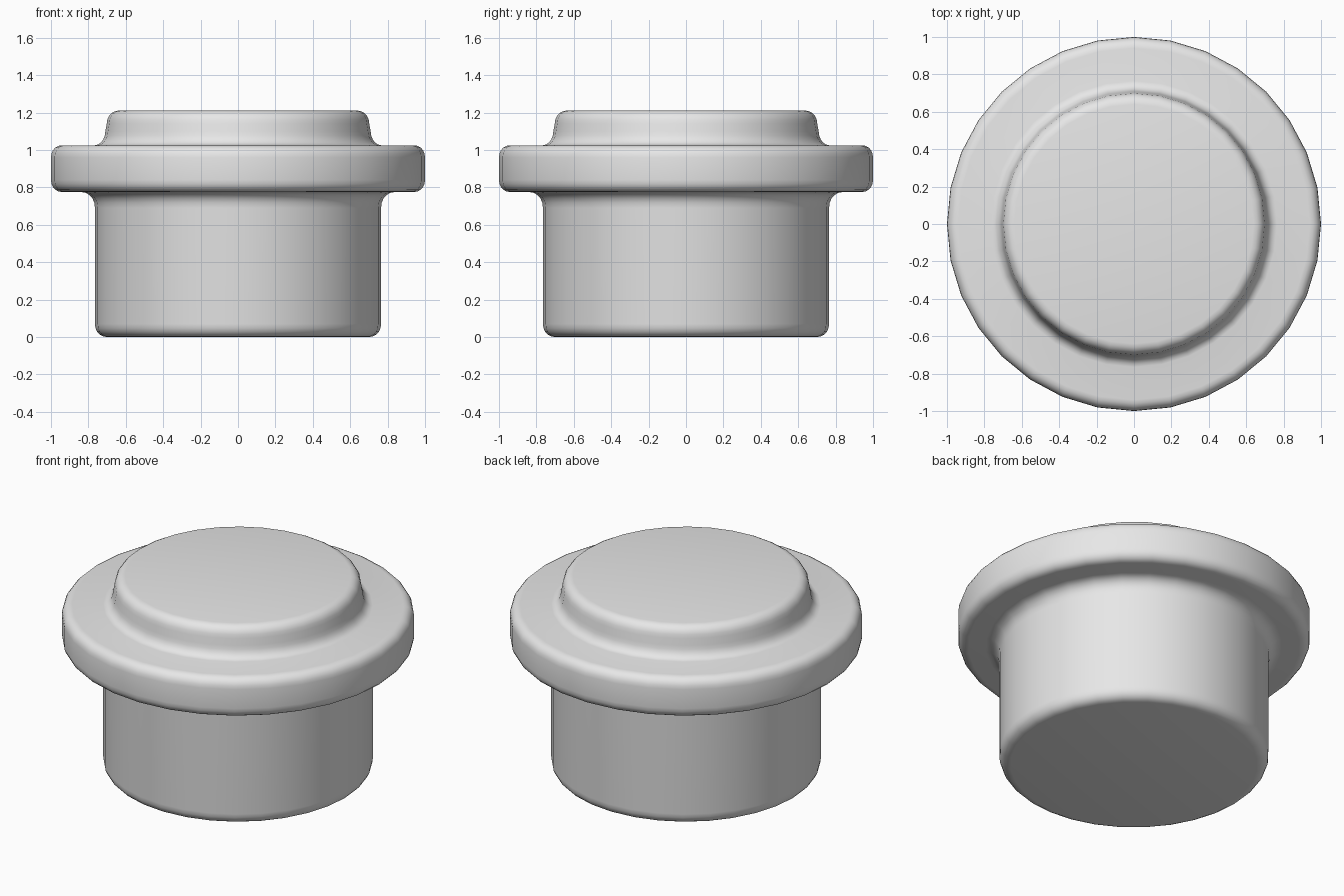
import bpy, bmesh, math

if "Cube" in bpy.data.objects:
    bpy.data.objects.remove(bpy.data.objects["Cube"])

SIDES = 32


def curve(a, corner, b, steps=5):
    """Rounded corner from a to b, pulled towards the corner point."""
    k = 0.586  # circle-like weighting
    pts = []
    for i in range(steps + 1):
        t = i / steps
        c1 = [p + (q - p) * k for p, q in zip(a, corner)]
        c2 = [p + (q - p) * k for p, q in zip(b, corner)]
        pts.append(tuple((1-t)**3*a[j] + 3*(1-t)**2*t*c1[j] + 3*(1-t)*t*t*c2[j] + t**3*b[j]
                         for j in (0, 1)))
    return pts


# Profile (radius, height) from the base rim up to the cap rim
profile = (
    curve((0.70, 0.0), (0.765, 0.0), (0.765, 0.07))            # base edge
    + curve((0.765, 0.69), (0.765, 0.775), (0.84, 0.775))      # fillet under flange
    + curve((0.94, 0.775), (1.0, 0.775), (1.0, 0.84))          # flange lower edge
    + curve((1.0, 0.96), (1.0, 1.025), (0.94, 1.025))          # flange upper edge
    + curve((0.765, 1.025), (0.712, 1.028), (0.709, 1.10))     # fillet above flange
    + curve((0.702, 1.14), (0.70, 1.21), (0.64, 1.21))         # cap edge
)

# Lathe the profile into one closed body
bm = bmesh.new()
rings = [[bm.verts.new((r * math.cos(2 * math.pi * i / SIDES),
                        r * math.sin(2 * math.pi * i / SIDES), z))
          for i in range(SIDES)] for r, z in profile]
for lo, hi in zip(rings, rings[1:]):
    for i in range(SIDES):
        j = (i + 1) % SIDES
        bm.faces.new((lo[i], lo[j], hi[j], hi[i]))
bm.faces.new(rings[0][::-1])
bm.faces.new(rings[-1])
for f in bm.faces:
    f.smooth = True

mesh = bpy.data.meshes.new("flanged_plug")
bm.to_mesh(mesh)
bm.free()

grey = bpy.data.materials.new("light_grey")
grey.diffuse_color = (0.8, 0.8, 0.8, 1)
grey.use_nodes = True
grey.node_tree.nodes["Principled BSDF"].inputs["Base Color"].default_value = grey.diffuse_color
mesh.materials.append(grey)

plug = bpy.data.objects.new("flanged_plug", mesh)
bpy.context.collection.objects.link(plug)
